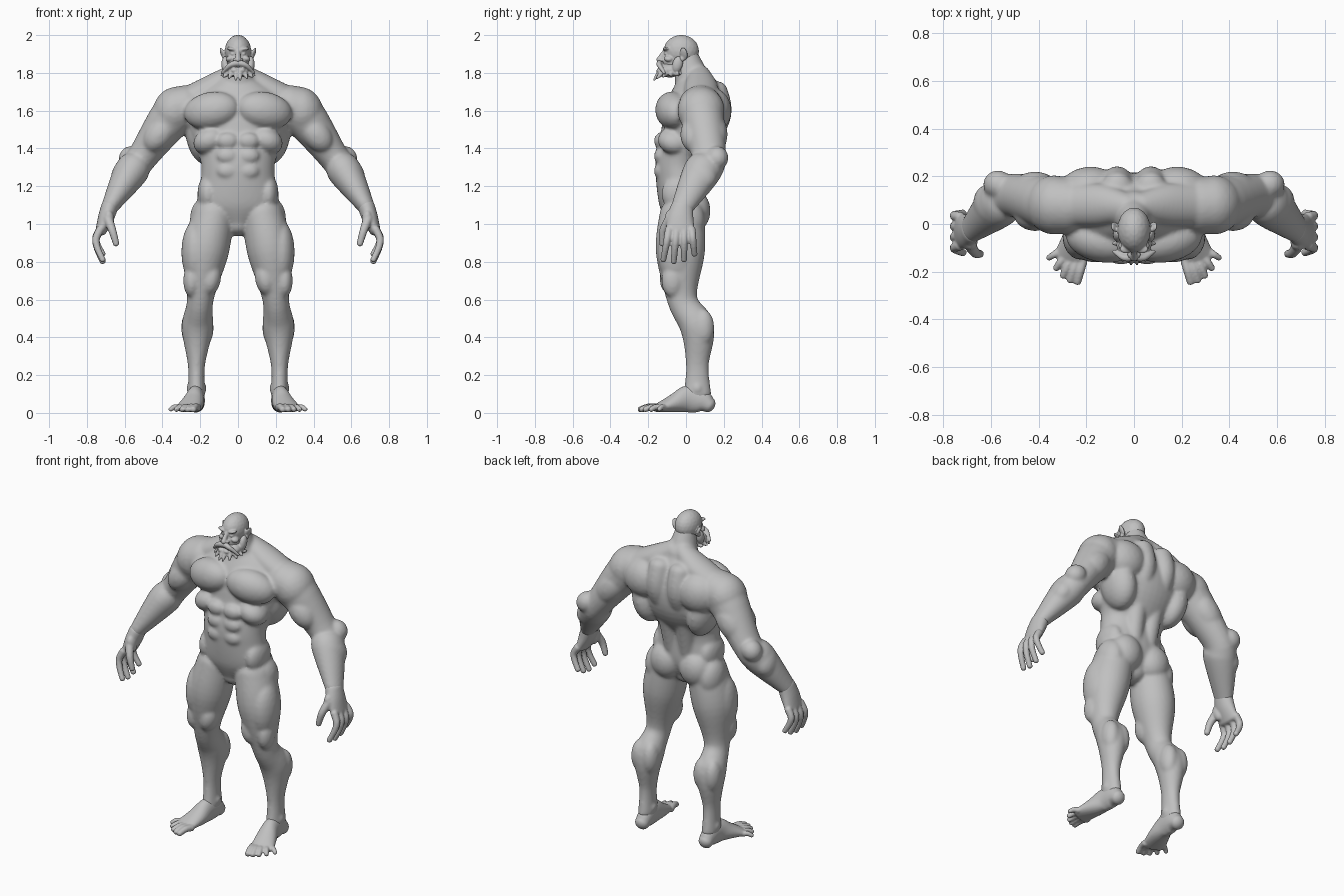
import bpy
import bmesh
import math
from mathutils import Vector, Matrix, Euler

if "Cube" in bpy.data.objects:
    bpy.data.objects.remove(bpy.data.objects["Cube"], do_unlink=True)

GREY = (.53, .53, .53, 1)
clay = bpy.data.materials.new("clay grey")
clay.use_nodes = True
clay.diffuse_color = GREY
clay.node_tree.nodes["Principled BSDF"].inputs["Base Color"].default_value = GREY

LEFT, BACK, UP = Vector((1, 0, 0)), Vector((0, 1, 0)), Vector((0, 0, 1))


def point(x, y, z):
    return Vector((x, y, z))


def blob(bm, at, size, pitch=0, roll=0, yaw=0):
    """Ellipsoid muscle or feature, turned by angles in degrees."""
    angles = Euler([math.radians(angle) for angle in (pitch, roll, yaw)])
    turn = angles.to_matrix().to_4x4()
    scale = Matrix.Diagonal((*size, 1))
    bmesh.ops.create_icosphere(bm, subdivisions=3, radius=1,
                               matrix=Matrix.Translation(at) @ turn @ scale)


def spline(keys, steps):
    """Smooth curve through the keys, each a position and two radii."""
    last = len(keys) - 1
    curve = []
    for i in range(last):
        window = [keys[min(max(i + shift, 0), last)] for shift in (-1, 0, 1, 2)]
        for step in range(steps):
            t = step / steps
            curve.append([q + t / 2 * (r - p + t * (2 * p - 5 * q + 4 * r - s + t * (3 * (q - r) + s - p)))
                          for p, q, r, s in zip(*window)])
    return curve + [keys[-1]]


def limb(bm, *keys, across=BACK, sides=28, steps=6):
    """Oval tube with rounded ends; the second radius lies along 'across'."""
    path = spline([(*centre, wide, deep) for centre, wide, deep in keys], steps)
    last = len(path) - 1
    rings, caps = [], []
    for i, (x, y, z, wide, deep) in enumerate(path):
        before, after = path[max(i - 1, 0)], path[min(i + 1, last)]
        along = (Vector(after[:3]) - Vector(before[:3])).normalized()
        v = (across - along * across.dot(along)).normalized()
        u = v.cross(along)
        centre = point(x, y, z)
        ring = []
        for k in range(sides):
            angle = math.tau * k / sides
            ring.append(bm.verts.new(centre + u * wide * math.cos(angle) + v * deep * math.sin(angle)))
        rings.append(ring)
        if i in (0, last):
            cap = Matrix((u * wide, v * deep, along * min(wide, deep) * .8)).transposed().to_4x4()
            caps.append(Matrix.Translation(centre) @ cap)
    for low, high in zip(rings, rings[1:]):
        for k in range(sides):
            n = (k + 1) % sides
            bm.faces.new((low[k], low[n], high[n], high[k]))
    bm.faces.new(rings[0][::-1])
    bm.faces.new(rings[-1])
    for cap in caps:
        bmesh.ops.create_icosphere(bm, subdivisions=3, radius=1, matrix=cap)


def taper(bm, *points, base, tip):
    """Finger, toe or tuft: a round tube that thins evenly."""
    keys = []
    for i, centre in enumerate(points):
        radius = base + (tip - base) * i / (len(points) - 1)
        keys.append((centre, radius, radius))
    limb(bm, *keys, across=LEFT, sides=12)


def finish(name, bm, voxel, rounds):
    """Mirror the left half, fuse the shells and soften the joins."""
    bmesh.ops.recalc_face_normals(bm, faces=bm.faces[:])
    mesh = bpy.data.meshes.new(name)
    bm.to_mesh(mesh)
    bm.free()
    mesh.materials.append(clay)
    obj = bpy.data.objects.new(name, mesh)
    bpy.context.scene.collection.objects.link(obj)
    mirror = obj.modifiers.new("Mirror", 'MIRROR')
    mirror.use_mirror_merge = False
    fuse = obj.modifiers.new("Fuse", 'REMESH')
    fuse.mode = 'VOXEL'
    fuse.voxel_size = voxel
    fuse.use_smooth_shade = True
    soften = obj.modifiers.new("Soften", 'SMOOTH')
    soften.factor = .5
    soften.iterations = rounds


# Trunk and neck
body = bmesh.new()
limb(body, (point(0, -.02, 1), .08, .08), (point(0, -.02, 1.1), .21, .12),
     (point(0, -.03, 1.25), .195, .13), (point(0, -.02, 1.34), .2, .14),
     (point(0, .04, 1.5), .26, .17), (point(0, .05, 1.65), .26, .15),
     (point(0, .05, 1.77), .1, .09), sides=40)
limb(body, (point(0, .05, 1.7), .11, .11), (point(0, .02, 1.82), .075, .08), (point(0, 0, 1.9), .055, .06))

# Trapezius slope, and the column beside the spine
limb(body, (point(.03, .07, 1.79), .055, .06), (point(.14, .08, 1.72), .07, .09), (point(.28, .08, 1.65), .07, .09))
limb(body, (point(.07, .14, 1.7), .07, .08), (point(.07, .16, 1.58), .07, .08),
     (point(.06, .1, 1.4), .06, .06), (point(.05, .05, 1.15), .05, .05))

# Chest, shoulder blade, side of the back and ribs
blob(body, at=point(.14, -.07, 1.6), size=(.15, .09, .1), roll=10, yaw=12)
blob(body, at=point(.19, .14, 1.6), size=(.13, .1, .12), yaw=-8)
blob(body, at=point(.19, .09, 1.46), size=(.085, .12, .15), roll=12)
blob(body, at=point(.15, -.06, 1.44), size=(.09, .09, .07), roll=25, yaw=20)

# Belly, waist and seat
for row in range(3):
    blob(body, at=point(.055, -.13, 1.44 - .08 * row), size=(.06, .04, .045))
blob(body, at=point(.16, -.03, 1.16), size=(.055, .1, .1))
blob(body, at=point(.1, .045, 1.07), size=(.1, .085, .11))
blob(body, at=point(.18, 0, 1.02), size=(.075, .1, .12))

# Arm
shoulder, elbow = point(.32, .08, 1.6), point(.51, .12, 1.35)
forearm, wrist = point(.57, .08, 1.27), point(.68, -.02, 1.09)
upper_arm = shoulder.lerp(elbow, .5)
limb(body, (shoulder - LEFT * .1, .1, .11), (shoulder, .12, .12), (elbow, .08, .09),
     (forearm, .09, .1), (wrist, .045, .06))
blob(body, at=shoulder + LEFT * .015, size=(.115, .125, .13), roll=-25)
blob(body, at=upper_arm - BACK * .055, size=(.075, .075, .11), roll=-38)
blob(body, at=upper_arm + BACK * .045, size=(.08, .075, .13), roll=-38)
blob(body, at=elbow + LEFT * .06 + BACK * .045, size=(.06, .06, .065), roll=-40)
blob(body, at=forearm + LEFT * .03, size=(.065, .085, .1), pitch=25, roll=-30)

# Leg
hip, thigh, knee = point(.13, -.02, 1.05), point(.17, -.03, .85), point(.2, -.02, .6)
calf, shin, ankle = point(.215, .06, .45), point(.22, .06, .25), point(.22, .06, .1)
limb(body, (hip, .11, .12), (thigh, .12, .13), (knee, .07, .08),
     (calf, .083, .09), (shin, .045, .06), (ankle, .046, .075))
blob(body, at=thigh + LEFT * .055 - BACK * .02, size=(.075, .1, .17))
blob(body, at=knee - LEFT * .055 - BACK * .055 + UP * .11, size=(.055, .065, .09), roll=-10)
blob(body, at=knee + LEFT * .045 - BACK * .05 + UP * .1, size=(.045, .06, .09))
blob(body, at=knee - BACK * .04, size=(.04, .04, .05))
for side in (-1, 1):
    blob(body, at=calf + LEFT * side * .036 + BACK * .03, size=(.05, .06, .1))
    blob(body, at=ankle + LEFT * side * .035 + UP * .03, size=(.02, .025, .025))
finish("body", body, voxel=.0095, rounds=7)

# Feet with a fan of five toes
feet = bmesh.new()
limb(feet, (point(.27, -.15, .025), .07, .022), (point(.24, -.06, .052), .06, .05),
     (point(.225, .01, .073), .047, .072), (point(.22, .08, .065), .045, .064),
     (point(.22, .12, .043), .042, .042), across=UP)
for toe in range(5):
    fan = toe / 4
    root = point(.215 + .1 * fan, -.155 + .04 * fan ** 2, .028)
    tip = point(.237 + .12 * fan, -.242 + .1 * fan ** 2, .018)
    taper(feet, root, root.lerp(tip, .5) + UP * .008, tip, base=.021 - .004 * fan, tip=.017 - .004 * fan)
finish("feet", feet, voxel=.006, rounds=3)

# Hands with four curled fingers and a thumb
hands = bmesh.new()
limb(hands, (wrist, .045, .06), (point(.7, -.03, 1.03), .042, .07), (point(.725, -.03, .965), .03, .075))
blob(hands, at=point(.685, -.075, 1.02), size=(.03, .035, .055), pitch=15)
for finger in range(4):
    knuckle = point(.73, -.09 + .04 * finger, .97)
    tip = point(.716, -.12 + .055 * finger, .8 + .01 * (finger - 1) ** 2)
    taper(hands, knuckle, knuckle.lerp(tip, .3) + LEFT * .026, knuckle.lerp(tip, .6) + LEFT * .023, tip,
          base=.022, tip=.016)
taper(hands, point(.69, -.085, 1.03), point(.665, -.12, .965), point(.645, -.125, .895), base=.026, tip=.017)
finish("hands", hands, voxel=.006, rounds=3)

# Head: skull, jaw, brow, eye, cheek, ear and nose
head = bmesh.new()
blob(head, at=point(0, -.025, 1.915), size=(.07, .094, .086))
blob(head, at=point(0, -.06, 1.86), size=(.057, .062, .08))
eye = point(.027, -.1, 1.9)
blob(head, at=eye + UP * .024, size=(.034, .022, .011), roll=-14, yaw=-15)
blob(head, at=eye, size=(.014, .014, .011))
blob(head, at=eye + LEFT * .015 + BACK * .01 - UP * .024, size=(.024, .026, .016), roll=20)
blob(head, at=point(.08, -.012, 1.9), size=(.01, .022, .036), roll=22, yaw=-20)
blob(head, at=point(.074, -.02, 1.875), size=(.01, .014, .016))
nose = point(0, -.142, 1.868)
taper(head, point(0, -.11, 1.92), nose, base=.01, tip=.016)
blob(head, at=nose + LEFT * .016 + BACK * .014, size=(.012, .014, .01))
finish("head", head, voxel=.0045, rounds=2)

# Beard: jaw mass, sideburn, swept moustache, lower lip and a fringe of tufts
beard = bmesh.new()
chin = point(0, -.07, 1.825)
blob(beard, at=chin - BACK * .015 - UP * .01, size=(.075, .055, .04))
blob(beard, at=point(.068, -.045, 1.845), size=(.02, .028, .045), pitch=-15)
taper(beard, point(0, -.135, 1.852), point(.04, -.142, 1.842), point(.084, -.115, 1.8), base=.02, tip=.008)
blob(beard, at=point(.018, -.142, 1.813), size=(.02, .014, .012))
for tuft in range(6):
    angle = math.radians(8 + 25 * tuft)
    outward = point(.9 * math.sin(angle), -math.cos(angle), 0)
    taper(beard, chin + outward * .045, chin + outward * .075 - UP * .03,
          chin + outward * .1 - UP * (.062 - .008 * tuft), base=.024, tip=.006)
finish("beard", beard, voxel=.005, rounds=2)
